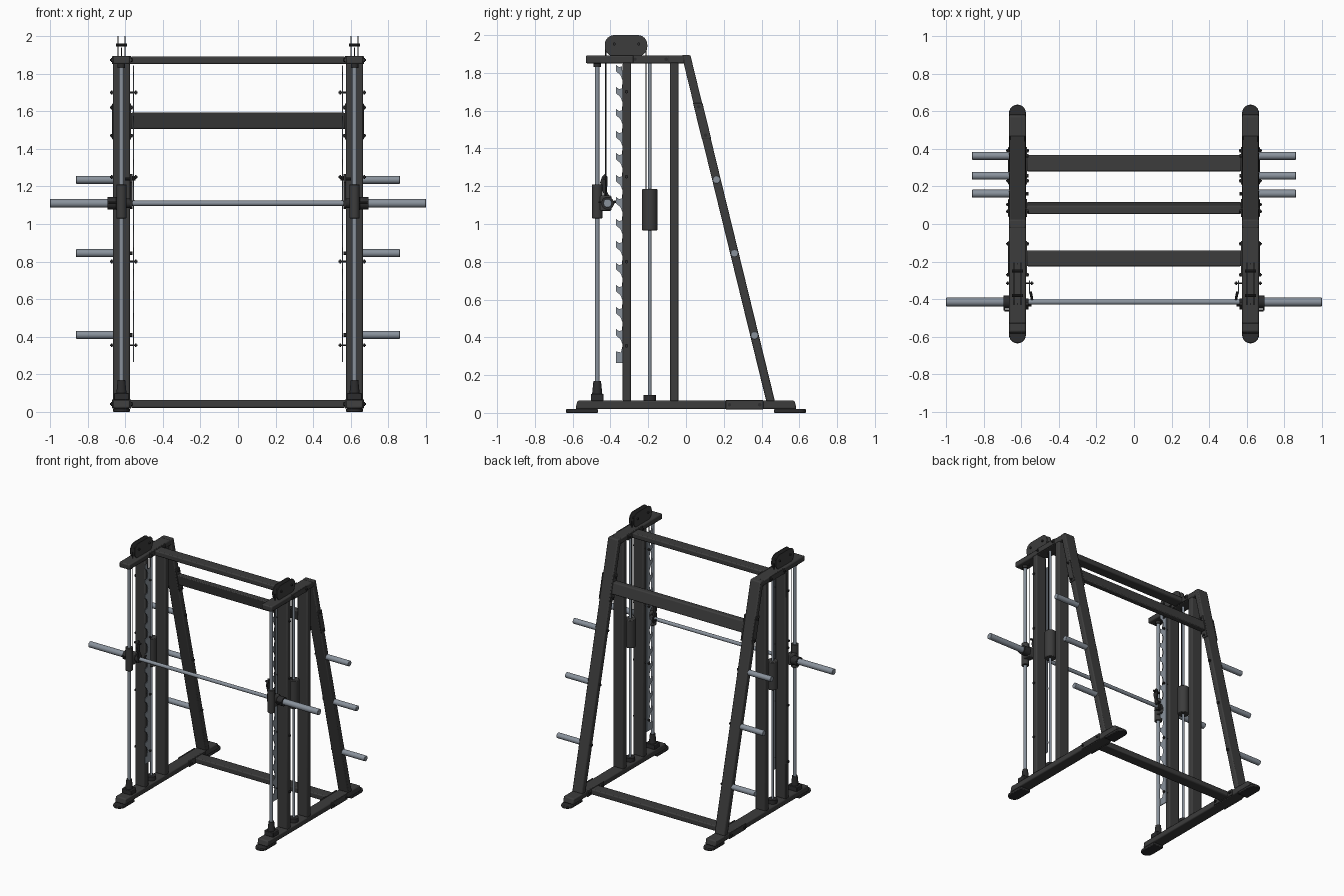
import bpy, bmesh, math
from mathutils import Vector

if "Cube" in bpy.data.objects:
    bpy.data.objects.remove(bpy.data.objects["Cube"])


def material(name, rgb):
    m = bpy.data.materials.new(name)
    m.diffuse_color = (*rgb, 1)
    m.use_nodes = True
    m.node_tree.nodes["Principled BSDF"].inputs["Base Color"].default_value = m.diffuse_color
    return m


FRAME = material("charcoal frame", (0.045, 0.045, 0.045))
BLACK = material("black rubber", (0.025, 0.025, 0.026))
STEEL = material("brushed steel", (0.25, 0.285, 0.33))


def finish(name, bm, mat, bevel=0.0):
    bmesh.ops.recalc_face_normals(bm, faces=bm.faces)
    me = bpy.data.meshes.new(name)
    bm.to_mesh(me)
    bm.free()
    ob = bpy.data.objects.new(name, me)
    bpy.context.collection.objects.link(ob)
    me.materials.append(mat)
    if bevel:
        mod = ob.modifiers.new("round_edges", 'BEVEL')
        mod.width, mod.segments = bevel, 2
        mod.limit_method = 'ANGLE'
        mod.angle_limit = math.radians(50)
    bpy.ops.object.select_all(action='DESELECT')
    ob.select_set(True)
    bpy.context.view_layer.objects.active = ob
    bpy.ops.object.shade_smooth_by_angle(angle=math.radians(35))
    return ob


def prism(name, pts, lo, hi, mat, axis='x', bevel=0.0):
    """Extrude a (y, z) outline along x, or an (x, y) outline along z."""
    put = (lambda p, h: (h, *p)) if axis == 'x' else (lambda p, h: (*p, h))
    bm = bmesh.new()
    a = [bm.verts.new(put(p, lo)) for p in pts]
    b = [bm.verts.new(put(p, hi)) for p in pts]
    bm.faces.new(a)
    bm.faces.new(b[::-1])
    for i in range(len(pts)):
        j = (i + 1) % len(pts)
        bm.faces.new((a[i], a[j], b[j], b[i]))
    return finish(name, bm, mat, bevel)


def box(name, x, y, z, mat=FRAME, bevel=0.008):
    pts = [(y[0], z[0]), (y[1], z[0]), (y[1], z[1]), (y[0], z[1])]
    return prism(name, pts, min(x), max(x), mat, 'x', bevel)


def rod(name, a, b, r, mat=STEEL, sides=20, r2=None, bevel=0.0):
    a, b = Vector(a), Vector(b)
    d = b - a
    bm = bmesh.new()
    bmesh.ops.create_cone(bm, cap_ends=True, segments=sides, radius1=r,
                          radius2=r if r2 is None else r2, depth=d.length)
    rot = d.to_track_quat('Z', 'Y').to_matrix().to_4x4()
    bmesh.ops.transform(bm, matrix=rot, verts=bm.verts)
    bmesh.ops.translate(bm, vec=(a + b) / 2, verts=bm.verts)
    return finish(name, bm, mat, bevel)


def rounded(y, z, r, n=6):
    """Rounded rectangle outline."""
    corners = ((y[1] - r, z[1] - r, 0), (y[0] + r, z[1] - r, 90),
               (y[0] + r, z[0] + r, 180), (y[1] - r, z[0] + r, 270))
    return [(cy + r * math.cos(math.radians(s + 90 * i / n)),
             cz + r * math.sin(math.radians(s + 90 * i / n)))
            for cy, cz, s in corners for i in range(n + 1)]


def leg_y(z):
    return 0.447 * (1.895 - z) / 1.83


def leg_strip(z0, z1, w):
    """Outline of a piece running along the sloping leg."""
    return [(leg_y(z0) - w, z0), (leg_y(z0) + w, z0),
            (leg_y(z1) + w, z1), (leg_y(z1) - w, z1)]


# Outline of the toothed catch rack
TEETH, PITCH = 13, 0.1165
rack = [(-0.30, 0.265), (-0.37, 0.265), (-0.37, 0.325), (-0.345, 0.32)]
for i in range(TEETH):
    t = 0.335 + PITCH * i + 0.06
    rack += [(-0.335, t - 0.035), (-0.347, t - 0.005), (-0.37, t + 0.015),
             (-0.37, t + 0.05), (-0.355, t + 0.037), (-0.340, t + 0.042)]
rack += [(-0.335, 1.85 - 0.06), (-0.30, 1.79)]

X, W = 0.62, 0.045
for side, s in (("left", -1), ("right", 1)):
    def n(part):
        return side + "_" + part

    xs = (s * X - W, s * X + W)

    def bolt(y, z, x_in=0.558, x_out=0.68):
        rod(n("bolt_shank"), (s * x_in, y, z), (s * x_out, y, z), 0.005, BLACK, 8)
        for x in (x_in + 0.004, x_out - 0.012):
            rod(n("bolt_head"), (s * x, y, z), (s * (x + 0.008), y, z), 0.010, BLACK, 6)

    # Feet with rounded outer ends
    for end, f in (("front", -1), ("rear", 1)):
        pts = [(s * X + W * math.cos(math.pi * i / 12),
                f * (0.590 + W * math.sin(math.pi * i / 12))) for i in range(13)]
        pts += [(s * X - W, f * 0.465), (s * X + W, f * 0.465)]
        prism(n(end + "_foot"), pts, 0.0, 0.02, BLACK, 'z', 0.005)

    # Side frame
    prism(n("base_rail"), [(-0.585, 0.02), (0.585, 0.02), (0.575, 0.065), (-0.575, 0.065)],
          *xs, FRAME, 'x', 0.008)
    box(n("front_upright"), xs, (-0.335, -0.29), (0.06, 1.855))
    box(n("rear_upright"), xs, (-0.085, -0.04), (0.06, 1.855))
    box(n("top_beam"), xs, (-0.53, -0.005), (1.85, 1.893))
    prism(n("sloping_leg"), leg_strip(0.06, 1.895, 0.023), *xs, FRAME, 'x', 0.008)

    # Joint plates on both faces of the side frame
    for lo, hi in ((0.568, 0.578), (0.662, 0.669)):
        x = sorted((s * lo, s * hi))
        box(n("base_joint_plate"), x, (0.21, 0.41), (0.019, 0.067), FRAME, 0.002)
        box(n("top_joint_plate"), x, (-0.28, -0.09), (1.85, 1.893), FRAME, 0.002)
        prism(n("leg_joint_plate"), leg_strip(1.45, 1.64, 0.025), *x, FRAME, 'x', 0.002)
    for y, z in ((0.23, 0.043), (0.39, 0.043), (-0.27, 1.872), (-0.105, 1.872),
                 (leg_y(1.62), 1.62), (leg_y(1.47), 1.47)):
        bolt(y, z)

    # Plate storage pegs
    for z in (1.235, 0.845, 0.41):
        y = leg_y(z)
        rod(n("storage_peg"), (s * 0.66, y, z), (s * 0.862, y, z), 0.021, STEEL, 24, bevel=0.003)
        rod(n("peg_bolt"), (s * 0.562, y, z), (s * 0.58, y, z), 0.010, BLACK, 6)

    # Catch rack and its spacer bolts
    prism(n("catch_rack"), rack, s * 0.555 - 0.003, s * 0.555 + 0.003, STEEL)
    for z in (1.70, 1.25, 0.80, 0.355):
        bolt(-0.315, z, 0.535)

    # Guide rod with bottom buffer and top collar
    g = -0.47
    rod(n("guide_rod"), (s * X, g, 0.06), (s * X, g, 1.855), 0.013)
    rod(n("guide_collar"), (s * X, g, 1.83), (s * X, g, 1.852), 0.02, BLACK)
    box(n("buffer_base"), (s * X - 0.04, s * X + 0.04), (g - 0.034, g + 0.034), (0.063, 0.10), BLACK, 0.004)
    rod(n("buffer"), (s * X, g, 0.10), (s * X, g, 0.17), 0.027, BLACK, 20, 0.020)

    # Counterweight on its rod
    c = -0.192
    rod(n("weight_rod"), (s * X, c, 0.06), (s * X, c, 1.855), 0.009)
    rod(n("weight_rod_stop"), (s * X, c, 0.063), (s * X, c, 0.095), 0.034, BLACK)
    rod(n("counterweight"), (s * X, c, 0.965), (s * X, c, 1.185), 0.040, FRAME, 28, bevel=0.004)

    # Pulley cheeks, axles and cables
    for dx in (-0.018, 0.018):
        x = s * X + dx
        prism(n("pulley_cheek"), rounded((-0.43, -0.205), (1.888, 2.0), 0.05), x - 0.003, x + 0.003, FRAME)
    for y in (-0.38, -0.25):
        rod(n("pulley_axle"), (s * X - 0.03, y, 1.953), (s * X + 0.03, y, 1.953), 0.008, BLACK, 8)
    rod(n("front_cable"), (s * X, -0.425, 1.15), (s * X, -0.425, 1.94), 0.003, BLACK, 6)
    rod(n("rear_cable"), (s * X, -0.212, 1.18), (s * X, -0.212, 1.94), 0.003, BLACK, 6)

    # Sliding carriage and bar clamp
    rod(n("carriage"), (s * X, g, 1.03), (s * X, g, 1.21), 0.027, FRAME, 24, bevel=0.003)
    box(n("carriage_block"), (s * X - 0.028, s * X + 0.028), (-0.455, -0.395), (1.07, 1.15), FRAME, 0.006)
    rod(n("bar_clamp"), (s * 0.64, -0.415, 1.11), (s * 0.695, -0.415, 1.11), 0.034, BLACK, 20)
    rod(n("inner_collar"), (s * 0.575, -0.415, 1.11), (s * 0.60, -0.415, 1.11), 0.026, BLACK, 20)

    # Catch hook that swings with the bar
    hook = [(-0.445, 1.09), (-0.40, 1.08), (-0.395, 1.13), (-0.418, 1.17), (-0.415, 1.25),
            (-0.43, 1.265), (-0.445, 1.25), (-0.455, 1.22), (-0.437, 1.16)]
    prism(n("catch_hook"), hook, s * 0.568 - 0.006, s * 0.568 + 0.006, BLACK)
    rod(n("hook_pin"), (s * 0.545, -0.432, 1.24), (s * 0.60, -0.432, 1.24), 0.008, BLACK, 10)
    rod(n("hook_arm"), (s * 0.54, -0.415, 1.11), (s * 0.55, -0.36, 1.12), 0.007, BLACK, 8)
    # Small outer handle
    rod(n("handle_bar"), (s * 0.69, -0.46, 1.115), (s * 0.69, -0.38, 1.115), 0.005, BLACK, 8)
    rod(n("handle_return"), (s * 0.69, -0.46, 1.115), (s * 0.64, -0.46, 1.115), 0.005, BLACK, 8)

    # Bar sleeve
    rod(n("bar_sleeve"), (s * 0.69, -0.415, 1.11), (s * 1.0, -0.415, 1.11), 0.023, STEEL, 24, bevel=0.003)

# Lifting bar
rod("lifting_bar", (-0.70, -0.415, 1.11), (0.70, -0.415, 1.11), 0.014)

# Crossbars joining the two side frames
span = (-0.572, 0.572)
box("bottom_crossbar", span, (0.28, 0.368), (0.022, 0.065))
box("top_crossbar", span, (-0.225, -0.14), (1.85, 1.891))
prism("leg_crossbar", leg_strip(1.505, 1.592, 0.023), *span, FRAME, 'x', 0.008)
